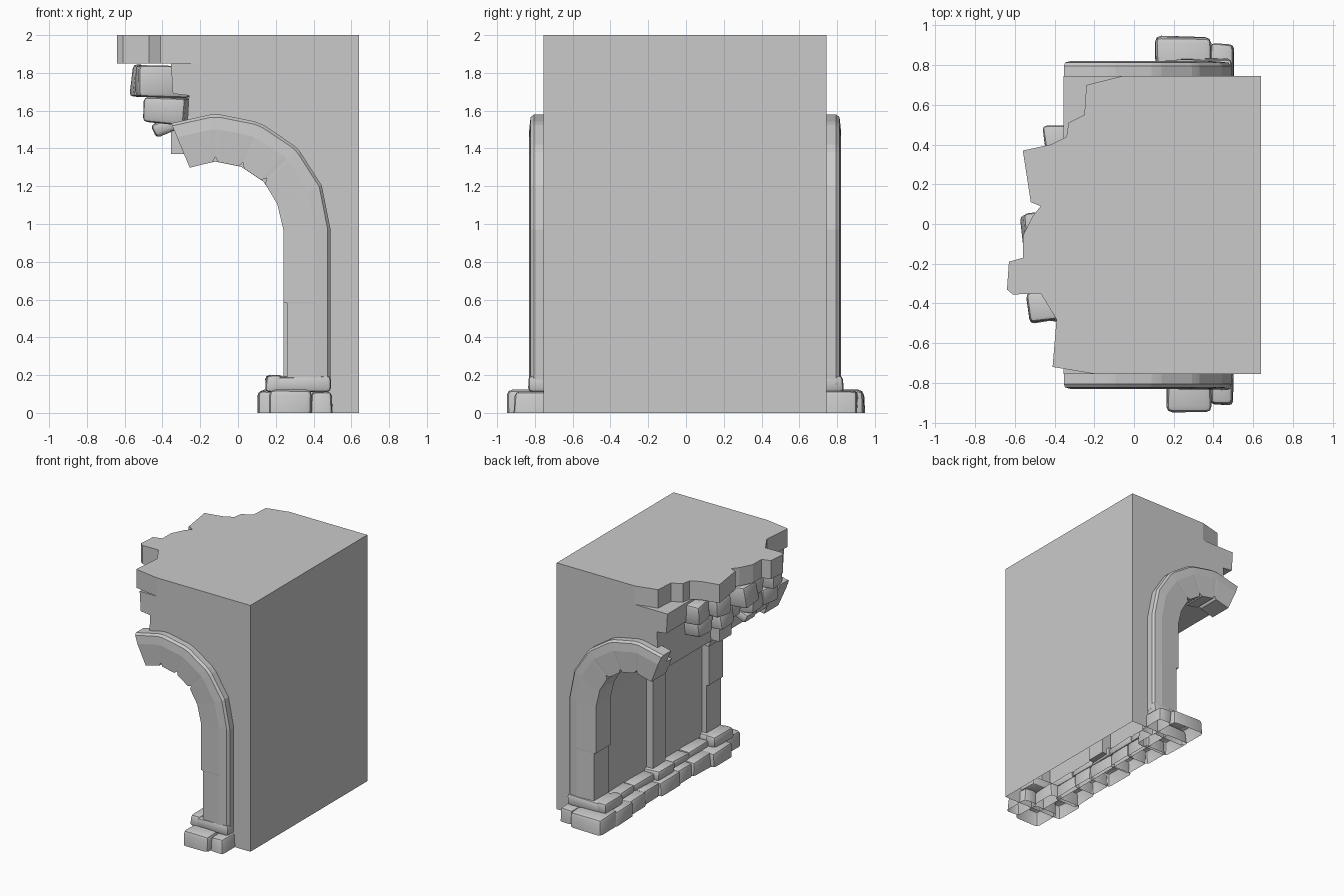
import bpy, bmesh, math, random
from mathutils import Vector, Matrix

random.seed(4)
if "Cube" in bpy.data.objects:
    bpy.data.objects.remove(bpy.data.objects["Cube"], do_unlink=True)

GREY = (0.59, 0.59, 0.59, 1)
stone_grey = bpy.data.materials.new("stone_grey")
stone_grey.use_nodes = True
stone_grey.diffuse_color = GREY
for node in stone_grey.node_tree.nodes:
    if node.type == 'BSDF_PRINCIPLED':
        node.inputs["Base Color"].default_value = GREY

CX, CZ = -0.12, 0.97   # centre of the arch


def finish(bm, name, smooth=False):
    """Make the object; anything standing on the ground is left open below."""
    bmesh.ops.recalc_face_normals(bm, faces=bm.faces)
    under = [f for f in bm.faces if all(v.co.z < 0.001 for v in f.verts)]
    bmesh.ops.delete(bm, geom=under, context='FACES')
    mesh = bpy.data.meshes.new(name)
    bm.to_mesh(mesh)
    bm.free()
    mesh.materials.append(stone_grey)
    obj = bpy.data.objects.new(name, mesh)
    bpy.context.collection.objects.link(obj)
    if smooth:
        bpy.ops.object.select_all(action='DESELECT')
        obj.select_set(True)
        bpy.context.view_layer.objects.active = obj
        bpy.ops.object.shade_smooth_by_angle(angle=math.radians(40))


def prism(name, points, offset):
    """Extrude a flat outline along an offset."""
    bm = bmesh.new()
    face = bm.faces.new([bm.verts.new(p) for p in points])
    new = bmesh.ops.extrude_face_region(bm, geom=[face])["geom"]
    bmesh.ops.translate(bm, vec=Vector(offset),
                        verts=[v for v in new if isinstance(v, bmesh.types.BMVert)])
    finish(bm, name)


def on_arch(radius, angle):
    a = math.radians(angle)
    return CX + radius * math.cos(a), CZ + radius * math.sin(a)


def arch(name, section, stations):
    """Sweep a (radius, y) section up a jamb and around the arch.
    Station: (height on jamb or None, angle, shift of the inner radius)."""
    bm = bmesh.new()
    rings = []
    inner = min(r for r, y in section)
    for height, angle, shift in stations:
        ring = []
        for r, y in section:
            x, z = on_arch(r + (shift if r == inner else 0), angle)
            ring.append(bm.verts.new((x, y, z if height is None else height)))
        rings.append(ring)
    n = len(section)
    for a, b in zip(rings, rings[1:]):
        for i in range(n):
            j = (i + 1) % n
            bm.faces.new((a[i], a[j], b[j], b[i]))
    bm.faces.new(rings[0])
    bm.faces.new(rings[-1])
    finish(bm, name)


def stone(name, x, y, z, tilt=0.0, turn=0.0, bevel=0.022, rough=0.012):
    """Worn block filling the given ranges; its base stays level."""
    bm = bmesh.new()
    bmesh.ops.create_cube(bm, size=1)
    mid = Vector([(r[0] + r[1]) / 2 for r in (x, y, z)])
    size = Vector([r[1] - r[0] for r in (x, y, z)])
    for v in bm.verts:
        for k in range(3):
            worn = random.uniform(0, rough) if k < 2 or v.co.z > 0 else 0
            v.co[k] *= size[k] - 2 * worn
    edges = [e for e in bm.edges if z[0] > 0 or max(v.co.z for v in e.verts) > 0]
    bmesh.ops.bevel(bm, geom=edges, offset=bevel, segments=2,
                    profile=0.5, affect='EDGES', clamp_overlap=True)
    turned = Matrix.Rotation(turn, 3, 'Z') @ Matrix.Rotation(tilt, 3, 'Y')
    bmesh.ops.rotate(bm, verts=bm.verts, matrix=turned)
    bmesh.ops.translate(bm, verts=bm.verts, vec=mid)
    finish(bm, name, smooth=True)


# Wall with a half vault cut out of its underside and a stepped broken edge
wall = [(0.64, 0), (0.64, 1.85), (-0.355, 1.85), (-0.345, 1.69),
        (-0.26, 1.68), (-0.27, 1.5)]
wall += [on_arch(0.42, 22.5 * i) for i in range(5, -1, -1)]
wall.append((0.3, 0))
prism("wall", [(x, -0.755, z) for x, z in wall], (0, 1.5, 0))

# Top course with a ragged broken edge
top = [(0.64, -.755), (-.2, -.755), (-.41, -.72), (-.39, -.48), (-.47, -.35),
       (-.61, -.355), (-.64, -.33), (-.63, -.19), (-.56, -.17), (-.56, -.06),
       (-.51, .04), (-.47, .09), (-.52, .11), (-.56, .37), (-.42, .4),
       (-.34, .44), (-.33, .51), (-.25, .55), (-.24, .7), (-.06, .745), (.64, .745)]
prism("top_course", [(x, y, 1.85) for x, y in top], (0, 0, 0.15))

# Front and back arches: wedge stones with open joints and a raised rim
stations = [(0.15, 0, 0.02), (0.58, 0, 0.02), (0.585, 0, 0), (CZ, 0, 0), (None, 22.5, -0.005)]
for a in (45, 67.5, 90):
    stations += [(None, a - 2.5, -0.002), (None, a, 0.025), (None, a + 2.5, -0.002)]
stations.append((None, 112.5, -0.005))
profile = [(0.36, 0.63), (0.36, 0.815), (0.53, 0.825), (0.595, 0.818),
           (0.61, 0.8), (0.61, 0.7), (0.5, 0.7), (0.5, 0.63)]
for side, label in ((-1, "front"), (1, "back")):
    arch(label + "_arch", [(r, side * y - 0.005) for r, y in profile], stations)

# Middle rib on the inner wall and vault, with its broken end block
arch("middle_rib", [(0.36, -0.08), (0.36, 0.08), (0.5, 0.08), (0.5, -0.08)],
     [(0.12, 0, 0), (CZ, 0, 0)] + [(None, 22.5 * i, 0) for i in range(1, 6)])
prism("middle_rib_end", [(x, -0.08, z) for x, z in
      ((-0.355, 1.37), (-0.24, 1.37), (-0.24, 1.54), (-0.355, 1.54))], (0, 0.16, 0))


def span(side, a, b):
    return tuple(sorted((side * a, side * b)))


# Pier plinths
for side, label, left in ((-1, "front", 0.16), (1, "back", 0.105)):
    stone(label + "_plinth_corner", (left, 0.395), span(side, 0.7, 0.95), (0, 0.125), bevel=0.03)
    stone(label + "_plinth_end", (0.38, 0.505), span(side, 0.68, 0.915), (0, 0.12))
    stone(label + "_plinth_inner", (0.1, 0.4), span(side, 0.5, 0.76), (0, 0.12), bevel=0.025)
    stone(label + "_plinth_cap", (0.2, 0.495), span(side, 0.6, 0.84), (0.11, 0.2))
    stone(label + "_plinth_cap_inner", (0.14, 0.24), span(side, 0.58, 0.835), (0.11, 0.205))

# Footing stones along the inner wall, in two courses
y = -0.53
for i, length in enumerate((0.23, 0.17, 0.25, 0.2, 0.21)):
    stone(f"footing_stone_{i}", (0.13 + 0.015 * (i % 2), 0.34), (y - 0.01, y + length + 0.01), (0, 0.115))
    y += length
y = -0.6
for i, length in enumerate((0.26, 0.24, 0.2, 0.26, 0.24)):
    front_x = 0.16 if i == 2 else 0.2
    stone(f"footing_ledge_{i}", (front_x, 0.34), (y - 0.01, y + length + 0.01),
          (0.1, 0.17 + 0.02 * (i == 2)))
    y += length

# Broken vault stones hanging under the top course: left edge, y range, turn
upper = [(-0.47, 0.3, 0.51, 0.1), (-0.52, 0.12, 0.3, -0.15), (-0.57, -0.15, 0.08, 0.1),
         (-0.5, -0.33, -0.14, -0.15), (-0.55, -0.5, -0.33, 0.12)]
for i, (x, y0, y1, turn) in enumerate(upper):
    stone(f"broken_stone_upper_{i}", (x, -0.25), (y0, y1), (1.67, 1.845),
          tilt=0.03, turn=turn, rough=0.025)
lower = [(-0.42, 0.22, 0.42, -0.12), (-0.47, 0.03, 0.23, 0.1), (-0.42, -0.14, 0.04, -0.1),
         (-0.5, -0.32, -0.13, 0.15), (-0.5, -0.5, -0.31, -0.12)]
for i, (x, y0, y1, turn) in enumerate(lower):
    stone(f"broken_stone_lower_{i}", (x, -0.25), (y0, y1), (1.53, 1.68),
          tilt=0.1, turn=turn, rough=0.025)
stone("broken_stone_hanging", (-0.46, -0.3), (-0.28, -0.12), (1.48, 1.56), tilt=-0.4, rough=0.02)
